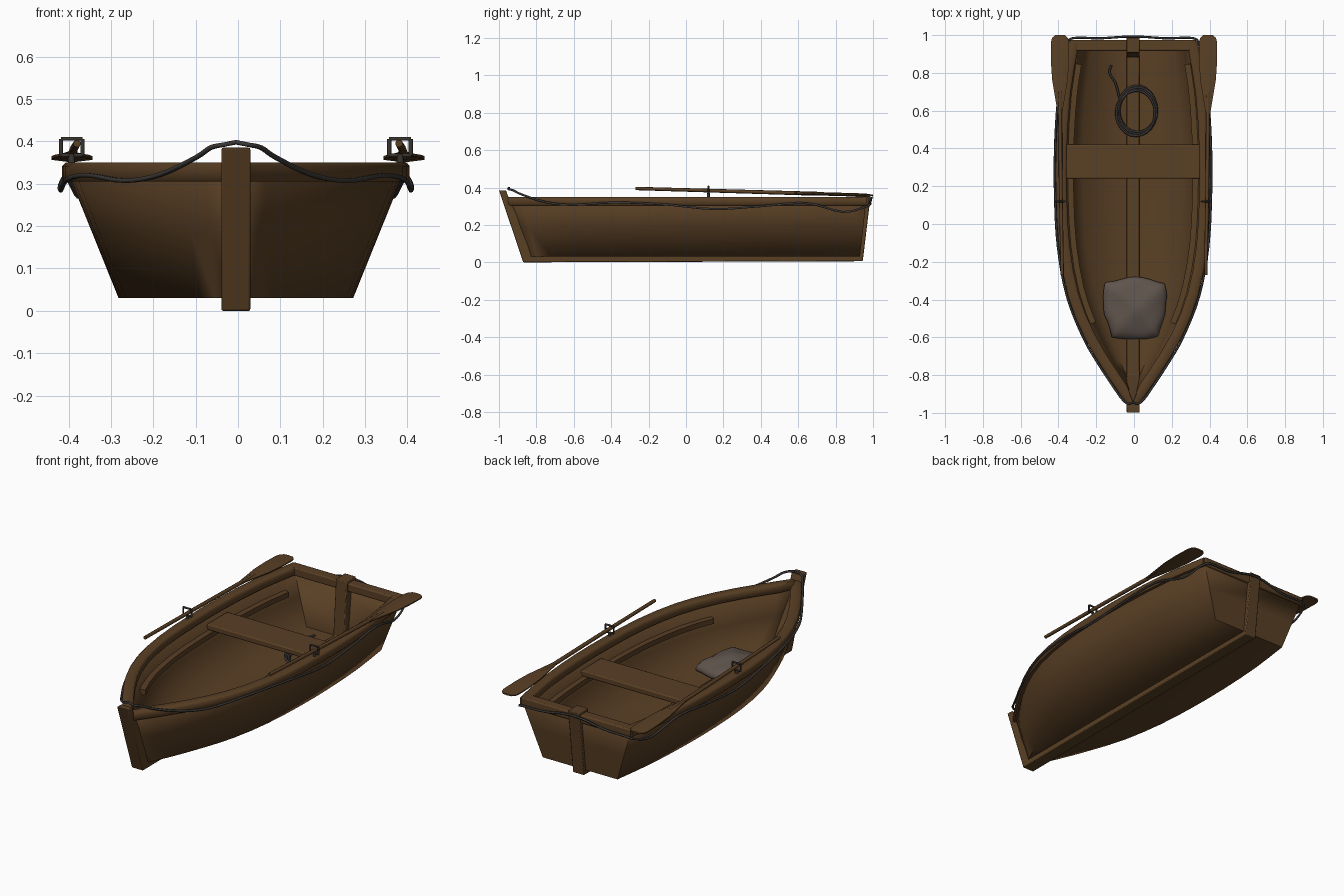
import bpy, bmesh
from math import sin, cos, pi, radians
from mathutils import Vector

cube = bpy.data.objects.get("Cube")
if cube:
    bpy.data.objects.remove(cube, do_unlink=True)

SHIFT = -0.005          # hull sits slightly off the centre line
Z_LOW, Z_TOP = 0.03, 0.34


def material(name, rgb):
    m = bpy.data.materials.new(name)
    m.use_nodes = True
    m.diffuse_color = (*rgb, 1)
    m.node_tree.nodes["Principled BSDF"].inputs["Base Color"].default_value = (*rgb, 1)
    return m


WOOD = material("brown wood", (0.1, 0.05, 0.018))
ROPE = material("dark rope", (0.045, 0.04, 0.037))
IRON = material("dark iron", (0.04, 0.034, 0.028))
CLOTH = material("grey sackcloth", (0.115, 0.088, 0.073))


def finish(name, bm, mat, angle=40, shift=SHIFT, recalc=True):
    if recalc:
        bmesh.ops.recalc_face_normals(bm, faces=bm.faces)
    me = bpy.data.meshes.new(name)
    bm.to_mesh(me)
    bm.free()
    me.materials.append(mat)
    ob = bpy.data.objects.new(name, me)
    ob.location.x = shift
    bpy.context.collection.objects.link(ob)
    bpy.ops.object.select_all(action='DESELECT')
    ob.select_set(True)
    bpy.context.view_layer.objects.active = ob
    bpy.ops.object.shade_smooth_by_angle(angle=radians(angle))
    return ob


def bevel(ob, width):
    mod = ob.modifiers.new("soft edges", 'BEVEL')
    mod.width, mod.segments, mod.limit_method = width, 2, 'ANGLE'


def loft(name, rings, mat, closed=False, **kw):
    """Skin a row of equal closed rings, capped at both ends unless closed."""
    bm = bmesh.new()
    rows = [[bm.verts.new(p) for p in r] for r in rings]
    pairs = list(zip(rows, rows[1:])) + ([(rows[-1], rows[0])] if closed else [])
    n = len(rows[0])
    for a, b in pairs:
        for i in range(n):
            j = (i + 1) % n
            bm.faces.new((a[i], a[j], b[j], b[i]))
    if not closed:
        bm.faces.new(rows[0])
        bm.faces.new(rows[-1])
    return finish(name, bm, mat, **kw)


def box(name, lo, hi, mat):
    rings = [[(x, lo[1], lo[2]), (x, hi[1], lo[2]), (x, hi[1], hi[2]), (x, lo[1], hi[2])]
             for x in (lo[0], hi[0])]
    ob = loft(name, rings, mat)
    bevel(ob, 0.006)
    return ob


def spline(pts, u):
    """Catmull-Rom point at index u along pts."""
    pts = [Vector(p) for p in pts]
    i = max(0, min(int(u), len(pts) - 2))
    t = u - i
    b, c = pts[i], pts[i + 1]
    a = pts[i - 1] if i else b * 2 - c
    d = pts[i + 2] if i + 2 < len(pts) else c * 2 - b
    return (b * 2 + (c - a) * t + (a * 2 - b * 5 + c * 4 - d) * t * t
            + (b * 3 - a - c * 3 + d) * t ** 3) * 0.5


def smooth(pts, per=4):
    n = (len(pts) - 1) * per
    return [spline(pts, k / per) for k in range(n + 1)]


def tube(name, pts, radius, mat, closed=False, sides=6, taper=1.0, shift=SHIFT):
    rings = []
    n = len(pts)
    for k, p in enumerate(pts):
        p = Vector(p)
        nxt = pts[(k + 1) % n] if closed else pts[min(k + 1, n - 1)]
        prv = pts[k - 1] if closed else pts[max(k - 1, 0)]
        d = (Vector(nxt) - Vector(prv)).normalized()
        ref = Vector((0, 0, 1)) if abs(d.z) < 0.9 else Vector((0, 1, 0))
        u = d.cross(ref).normalized()
        v = u.cross(d)
        r = radius * (1 + (taper - 1) * k / (n - 1))
        rings.append([p + (u * cos(a) + v * sin(a)) * r
                      for a in (2 * pi * i / sides for i in range(sides))])
    return loft(name, rings, mat, closed=closed, angle=65, shift=shift)


# Plan outlines of the sheer and the chine, from bow to stern
SHEER = [(0.015, -0.965), (0.13, -0.8), (0.25, -0.6), (0.337, -0.38), (0.385, -0.12),
         (0.4, 0.15), (0.4, 0.4), (0.38, 0.7), (0.335, 0.965)]
CHINE = [(0.015, -0.865), (0.085, -0.72), (0.16, -0.53), (0.22, -0.34), (0.26, -0.1),
         (0.275, 0.15), (0.275, 0.4), (0.26, 0.68), (0.228, 0.93)]
STERN = len(SHEER) - 1


def hull_at(s, f, off=0.0):
    """Point on the right hull surface: station s, height fraction f, pushed out by off."""
    def at(q):
        return spline(CHINE, q).lerp(spline(SHEER, q), f)
    d = (at(min(s + 0.05, STERN)) - at(max(s - 0.05, 0))).normalized()
    p = at(s) + Vector((d.y, -d.x)) * off
    return Vector((max(p.x, 0.001), p.y, Z_LOW + (Z_TOP - Z_LOW) * f))


def flip(p, side):
    return (p[0] * side, p[1], p[2])


# Hull shell with flat bottom and raked transom
stations = [k / 2 for k in range(STERN * 2 + 1)]
bm = bmesh.new()
rows = []
for s in stations:
    half = [hull_at(s, f) for f in (1, 0.5, 0)]
    mid = Vector((0, half[-1].y, Z_LOW))
    sec = half + [mid] + [Vector(flip(p, -1)) for p in reversed(half)]
    rows.append([bm.verts.new(p) for p in sec])
for a, b in zip(rows, rows[1:]):
    for i in range(len(a) - 1):
        bm.faces.new((a[i], a[i + 1], b[i + 1], b[i]))
bm.faces.new(rows[-1])
bmesh.ops.recalc_face_normals(bm, faces=bm.faces)
lowest = min(bm.faces, key=lambda f: f.calc_center_median().z)
if lowest.normal.z > 0:
    bmesh.ops.reverse_faces(bm, faces=bm.faces)
hull = finish("hull", bm, WOOD, angle=75, recalc=False)
shell = hull.modifiers.new("planking", 'SOLIDIFY')
shell.thickness, shell.offset = 0.018, -1

# Gunwales and seat risers on both sides
RAIL = [(-0.05, 0.312), (-0.044, 0.305), (0.002, 0.305), (0.008, 0.313),
        (0.008, 0.342), (0.0, 0.35), (-0.042, 0.35), (-0.05, 0.343)]
RISER = [(-0.045, 0.222), (-0.01, 0.222), (-0.01, 0.25), (-0.045, 0.25)]
for side, word in ((1, "left"), (-1, "right")):
    rings = []
    for s in stations:
        ring = []
        for o, z in RAIL:
            p = hull_at(s, 1, o)
            ring.append((p.x * side, p.y, z))
        rings.append(ring)
    loft(word + "_gunwale", rings, WOOD, angle=50)
    rings = []
    for s in [2.2 + k * 0.45 for k in range(13)]:
        ring = []
        for o, z in RISER:
            p = hull_at(s, 0.67, o)
            ring.append((p.x * side, p.y, z))
        rings.append(ring)
    loft(word + "_seat_riser", rings, WOOD)

box("transom_rail", (-0.333, 0.917, 0.305), (0.333, 0.975, 0.35), WOOD)
box("seat", (-0.355, 0.24, 0.25), (0.355, 0.42, 0.282), WOOD)

# Keel, stem and stern post as one continuous timber
SPINE = [(-1.0, 0.385), (-0.87, 0), (0.945, 0.006), (0.988, 0.363), (0.908, 0.363),
         (0.885, 0.058), (-0.8, 0.058), (-0.945, 0.335), (-0.962, 0.385)]
keel = loft("keel_and_posts", [[(x, y, z) for y, z in SPINE] for x in (-0.034, 0.034)], WOOD)
bevel(keel, 0.004)

# Oars resting in their locks
BLADE = [(0.58, 0.011), (0.66, 0.024), (0.76, 0.041), (0.86, 0.048), (0.96, 0.048),
         (0.985, 0.042), (1.0, 0.026)]


def oar_z(y):
    return 0.395 - (y + 0.27) * 0.029


for side, word in ((1, "left"), (-1, "right")):
    ends = [(0.38 * side, -0.27), (0.388 * side, 0.2), (0.392 * side, 0.7)]
    tube(word + "_oar_shaft", [(x, y, oar_z(y)) for x, y in ends], 0.009, WOOD,
         sides=8, taper=1.2, shift=0)
    rings = []
    for y, w in BLADE:
        t = 0.009 if y < 0.98 else 0.005
        sec = [(-w, -0.003), (0, -t), (w, -0.003), (w, 0.003), (0, t), (-w, 0.003)]
        rings.append([(0.392 * side + x, y, oar_z(y) + z) for x, z in sec])
    loft(word + "_oar_blade", rings, WOOD, angle=50, shift=0)
    # Oarlock frame and pin
    frame = [(0.362, 0.367), (0.362, 0.406), (0.413, 0.406), (0.413, 0.367)]
    for k in range(4):
        a, b = frame[k], frame[(k + 1) % 4]
        tube(word + "_oarlock_bar", [(a[0] * side, 0.12, a[1]), (b[0] * side, 0.12, b[1])],
             0.005, IRON)
    tube(word + "_oarlock_pin", [(0.388 * side, 0.12, 0.33), (0.388 * side, 0.12, 0.37)],
         0.01, IRON, sides=8, taper=0.7)

# Grab rope draped around the outside, hung from stem and stern post
DRAPE = [(0.3, 0.385), (0.6, 0.362), (1.3, 0.322), (2, 0.307), (3, 0.32), (4, 0.31),
         (5, 0.285), (6, 0.3), (6.8, 0.316), (7.5, 0.27), (7.95, 0.295)]
for side, word in ((1, "left"), (-1, "right")):
    path = [(0, -0.945, 0.398), (0.03, -0.95, 0.392)]
    for s, z in DRAPE:
        p = hull_at(s, 1, 0.013)
        path.append((p.x, p.y, z))
    path += [(0.31, 0.985, 0.312), (0.18, 0.983, 0.315), (0.07, 0.99, 0.338), (0, 0.993, 0.345)]
    tube(word + "_grab_rope", [flip(p, side) for p in smooth(path)], 0.006, ROPE)

# Coiled line on the floor, with a loose tail
coil = []
for k in range(97):
    a = radians(150) - 2 * pi * k / 24
    r = 0.1 + 0.012 * sin(k * 0.23)
    coil.append((0.015 + r * cos(a), 0.6 + 1.2 * r * sin(a), 0.064 + 0.004 * (k // 24)))
tail = smooth([(-0.115, 0.84, 0.055), (-0.125, 0.8, 0.055), (-0.095, 0.75, 0.058),
               (-0.08, 0.7, 0.062), coil[0]])
tube("coiled_line", tail[:-1] + coil, 0.006, ROPE)

# Sack slumped on the floor near the bow
bm = bmesh.new()
bmesh.ops.create_uvsphere(bm, u_segments=32, v_segments=16, radius=1)
for v in bm.verts:
    x, y, z = v.co
    m = max(abs(x), abs(y), 0.001)
    square = 1 + 0.22 * (min(abs(x), abs(y)) / m) ** 2
    lump = 1 + 0.03 * sin(5 * x + 2 * y) + 0.02 * sin(9 * y - 3 * x)
    x, y = x * square * lump, y * square * lump
    v.co = (0.185 * x * (0.89 + 0.15 * y), -0.45 + 0.165 * y,
            0.06 + max(z, -0.25) * 0.06 * (1 + 0.12 * sin(4 * x + 1) * cos(5 * y)))
finish("sack", bm, CLOTH, angle=70, shift=0.008)
